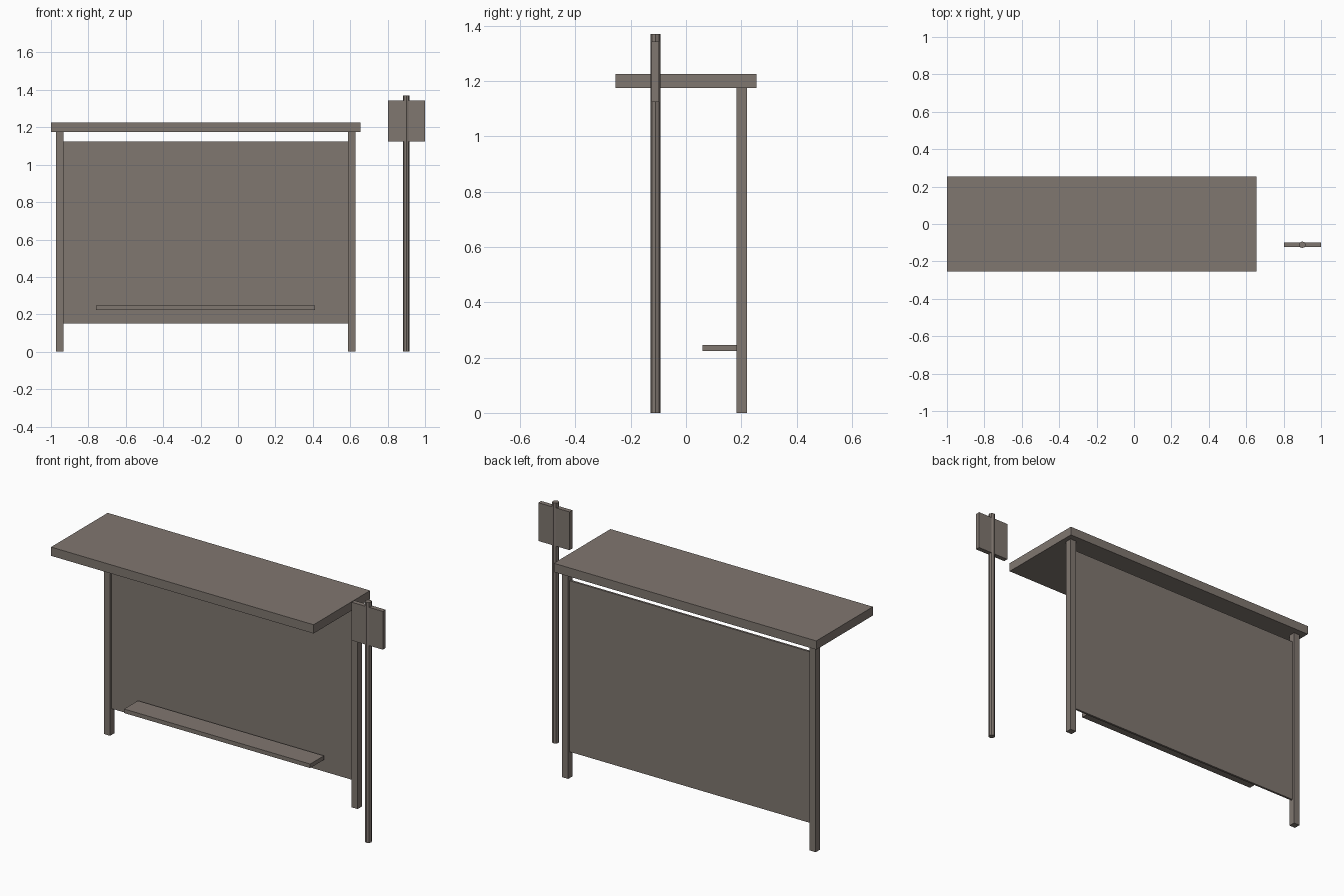
import bpy

if "Cube" in bpy.data.objects:
    bpy.data.objects.remove(bpy.data.objects["Cube"])

# One flat grey-brown for the whole shelter
paint = bpy.data.materials.new("grey_brown")
paint.diffuse_color = (0.216, 0.184, 0.162, 1)
paint.use_nodes = True
paint.node_tree.nodes["Principled BSDF"].inputs["Base Color"].default_value = paint.diffuse_color


def box(name, x, y, z):
    """Box from (min, max) pairs on each axis."""
    bpy.ops.mesh.primitive_cube_add(size=1, location=[sum(r) / 2 for r in (x, y, z)])
    ob = bpy.context.object
    ob.name = name
    ob.scale = [r[1] - r[0] for r in (x, y, z)]
    bpy.ops.object.transform_apply(location=False, rotation=False, scale=True)
    ob.data.materials.append(paint)
    return ob


# Roof slab
box("roof", (-1.0, 0.655), (-0.255, 0.255), (1.175, 1.225))

# Rear posts
for side, x in (("left", -0.953), ("right", 0.608)):
    box(side + "_post", (x - 0.019, x + 0.019), (0.182, 0.22), (0, 1.175))

# Back panel between the posts, and the bench in front of it
box("back_panel", (-0.936, 0.591), (0.195, 0.207), (0.15, 1.125))
box("bench", (-0.76, 0.413), (0.06, 0.184), (0.223, 0.246))

# Stop sign pole with its plate
bpy.ops.mesh.primitive_cylinder_add(vertices=8, radius=0.018, depth=1.37,
                                    location=(0.9, -0.111, 0.685))
pole = bpy.context.object
pole.name = "sign_pole"
pole.data.materials.append(paint)
box("sign_plate", (0.803, 1.0), (-0.124, -0.098), (1.125, 1.343))
